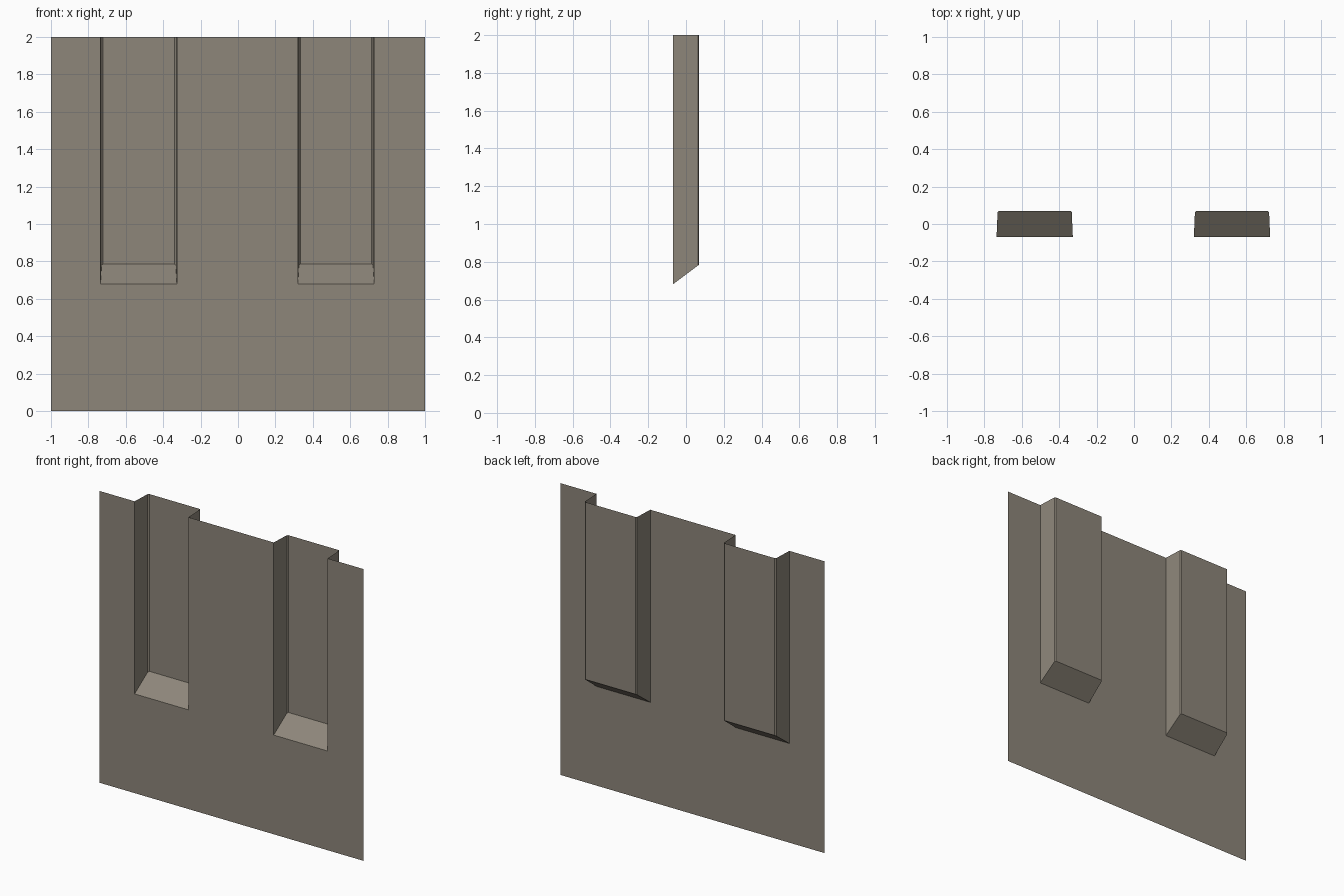
import bpy
import bmesh

cube = bpy.data.objects.get("Cube")
if cube:
    bpy.data.objects.remove(cube, do_unlink=True)

FRONT, BACK = -0.07, 0.07
TOP, SILL_FRONT, SILL_BACK = 2.0, 0.68, 0.785
TAPER = 0.006
RECESSES = [(-0.735, -0.327), (0.32, 0.728)]

# Warm grey material
grey = bpy.data.materials.new("warm_grey")
grey.use_nodes = True
colour = (0.27, 0.24, 0.195, 1)
grey.diffuse_color = colour
bsdf = next(n for n in grey.node_tree.nodes if n.type == "BSDF_PRINCIPLED")
bsdf.inputs["Base Color"].default_value = colour
bsdf.inputs["Roughness"].default_value = 0.8

bm = bmesh.new()


def quad(*points):
    return bm.faces.new([bm.verts.new(p) for p in points])


def front_panel(x0, x1, z0, z1):
    quad((x0, FRONT, z0), (x1, FRONT, z0), (x1, FRONT, z1), (x0, FRONT, z1))


def recess(x0, x1):
    """Open-topped channel with a sloping sill, set back from the panel."""
    a, b = x0 + TAPER, x1 - TAPER
    # back wall
    quad((a, BACK, SILL_BACK), (b, BACK, SILL_BACK), (b, BACK, TOP), (a, BACK, TOP))
    # sloping sill
    quad((x0, FRONT, SILL_FRONT), (x1, FRONT, SILL_FRONT),
         (b, BACK, SILL_BACK), (a, BACK, SILL_BACK))
    # side walls
    quad((x0, FRONT, SILL_FRONT), (a, BACK, SILL_BACK), (a, BACK, TOP), (x0, FRONT, TOP))
    quad((b, BACK, SILL_BACK), (x1, FRONT, SILL_FRONT), (x1, FRONT, TOP), (b, BACK, TOP))


# Flat front sheet, in columns around the recesses
edges = [-1.0] + [x for pair in RECESSES for x in pair] + [1.0]
for i, (x0, x1) in enumerate(zip(edges, edges[1:])):
    front_panel(x0, x1, 0, SILL_FRONT)
    if i % 2 == 0:
        front_panel(x0, x1, SILL_FRONT, TOP)
    else:
        recess(x0, x1)

bmesh.ops.remove_doubles(bm, verts=bm.verts[:], dist=0.0001)

# Slightly eased rear corners of the recesses
rear = [e for e in bm.edges
        if all(v.co.y > BACK - 0.001 for v in e.verts)
        and abs(e.verts[0].co.x - e.verts[1].co.x) < 0.001]
bmesh.ops.bevel(bm, geom=rear, offset=0.007, segments=1, affect="EDGES")

mesh = bpy.data.meshes.new("recessed_wall_panel")
bm.to_mesh(mesh)
bm.free()
mesh.materials.append(grey)
panel = bpy.data.objects.new("recessed_wall_panel", mesh)
bpy.context.collection.objects.link(panel)
